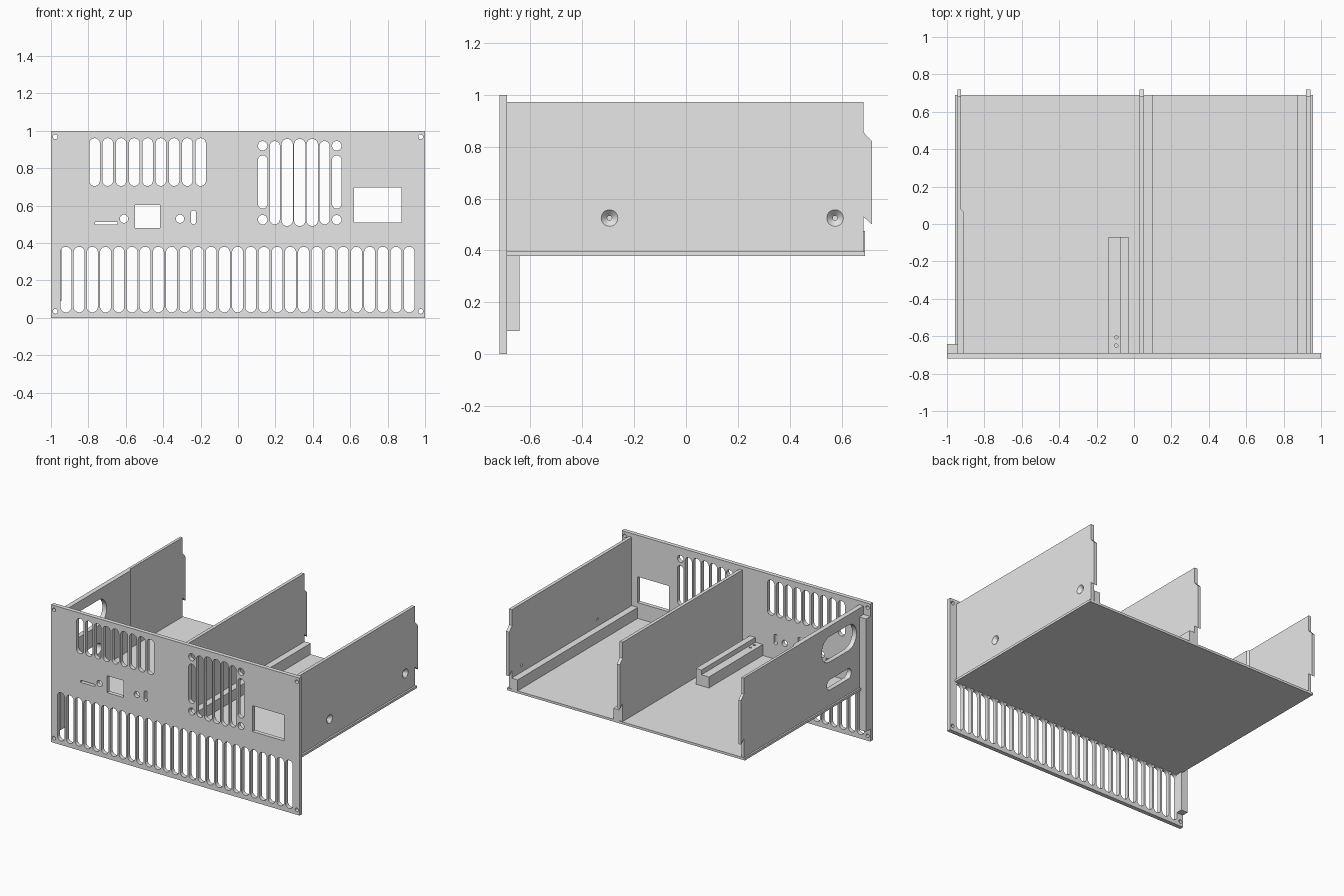
import bpy, bmesh, math
from mathutils import Matrix

cube = bpy.data.objects.get("Cube")
if cube:
    bpy.data.objects.remove(cube, do_unlink=True)

metal = bpy.data.materials.new("light grey metal")
metal.use_nodes = True
GREY = (0.8, 0.8, 0.8, 1)
metal.diffuse_color = GREY
metal.node_tree.nodes["Principled BSDF"].inputs["Base Color"].default_value = GREY

parts = []


def add_part(name, mesh):
    mesh.materials.clear()
    mesh.materials.append(metal)
    obj = bpy.data.objects.new(name, mesh)
    bpy.context.collection.objects.link(obj)
    parts.append(obj)
    return obj


def box(name, x, y, z):
    """Box from (min, max) pairs."""
    bm = bmesh.new()
    bmesh.ops.create_cube(bm, size=1)
    for v in bm.verts:
        for i, (lo, hi) in enumerate((x, y, z)):
            v.co[i] = lo if v.co[i] < 0 else hi
    mesh = bpy.data.meshes.new(name)
    bm.to_mesh(mesh)
    bm.free()
    return add_part(name, mesh)


def rect(u0, u1, v0, v1):
    return [(u0, v0), (u1, v0), (u1, v1), (u0, v1)]


def slot(u, v, w, h, n=24):
    """Round-ended slot; a circle when w equals h."""
    r = min(w, h) / 2
    pts = []
    for i in range(n):
        a = (i + 0.5) * math.tau / n
        c, s = math.cos(a), math.sin(a)
        k = r / math.cos(math.pi / n)
        pts.append((u + math.copysign(w / 2 - r, c) + k * c,
                    v + math.copysign(h / 2 - r, s) + k * s))
    return pts


def plate(name, loops, thickness, matrix):
    """Flat sheet: first loop is the outline, the others are holes."""
    curve = bpy.data.curves.new(name, 'CURVE')
    curve.dimensions = '2D'
    curve.fill_mode = 'BOTH'
    curve.extrude = thickness / 2
    for pts in loops:
        spline = curve.splines.new('POLY')
        spline.points.add(len(pts) - 1)
        for p, (u, v) in zip(spline.points, pts):
            p.co = (u, v, 0, 1)
        spline.use_cyclic_u = True
    temp = bpy.data.objects.new(name + " outline", curve)
    bpy.context.collection.objects.link(temp)
    deps = bpy.context.evaluated_depsgraph_get()
    mesh = bpy.data.meshes.new_from_object(temp.evaluated_get(deps))
    bpy.data.objects.remove(temp, do_unlink=True)
    bm = bmesh.new()
    bm.from_mesh(mesh)
    bmesh.ops.transform(bm, matrix=matrix, verts=bm.verts)
    bmesh.ops.remove_doubles(bm, verts=bm.verts, dist=0.0001)
    bmesh.ops.recalc_face_normals(bm, faces=bm.faces)
    bm.to_mesh(mesh)
    bm.free()
    mesh.name = name
    return add_part(name, mesh)


def facing_front(y):
    return Matrix(((1, 0, 0, 0), (0, 0, -1, y), (0, 1, 0, 0), (0, 0, 0, 1)))


def facing_side(x):
    return Matrix(((0, 0, 1, x), (1, 0, 0, 0), (0, 1, 0, 0), (0, 0, 0, 1)))


def drill(obj, place, r1, r2, depth, axis='Z'):
    """Cut a round or tapered hole centred on place."""
    bm = bmesh.new()
    bmesh.ops.create_cone(bm, cap_ends=True, segments=24, radius1=r1, radius2=r2, depth=depth)
    turn = Matrix.Rotation(math.pi / 2, 4, 'Y') if axis == 'X' else Matrix()
    bmesh.ops.transform(bm, matrix=Matrix.Translation(place) @ turn, verts=bm.verts)
    mesh = bpy.data.meshes.new("drill")
    bm.to_mesh(mesh)
    bm.free()
    cutter = bpy.data.objects.new("drill", mesh)
    bpy.context.collection.objects.link(cutter)
    cutter.hide_render = True
    mod = obj.modifiers.new("hole", 'BOOLEAN')
    mod.operation = 'DIFFERENCE'
    mod.solver = 'EXACT'
    mod.object = cutter
    deps = bpy.context.evaluated_depsgraph_get()
    result = bpy.data.meshes.new_from_object(obj.evaluated_get(deps))
    obj.modifiers.clear()
    obj.data = result
    bpy.data.objects.remove(cutter, do_unlink=True)


FRONT, BACK = -0.69, 0.69
FLOOR, TOP = 0.395, 0.972

# Front panel with vents, fan grille, ports and corner holes
holes = [slot(-0.92 + i * 0.0706, 0.205, 0.058, 0.35) for i in range(27)]
holes += [slot(-0.767 + i * 0.0709, 0.833, 0.056, 0.255) for i in range(9)]
for side in (-1, 1):
    holes += [slot(0.33 + side * 0.198, z, 0.05, 0.05) for z in (0.525, 0.92)]
    holes.append(slot(0.33 + side * 0.198, 0.727, 0.05, 0.285))
    holes.append(slot(0.33 + side * 0.133, 0.723, 0.053, 0.445))
    holes.append(slot(0.33 + side * 0.067, 0.724, 0.06, 0.465))
    holes += [slot(side * 0.977, z, 0.026, 0.026) for z in (0.035, 0.968)]
holes.append(slot(0.33, 0.724, 0.06, 0.465))
holes += [rect(0.62, 0.873, 0.51, 0.698), rect(-0.55, -0.417, 0.48, 0.603),
          rect(-0.765, -0.645, 0.498, 0.513)]
holes += [slot(x, 0.53, 0.044, 0.044) for x in (-0.61, -0.31)]
holes.append(slot(-0.238, 0.538, 0.028, 0.075))
plate("front_panel", [rect(-1, 1, 0, 1)] + holes, 0.03, facing_front(-0.705))

# Floor and the stiffening post behind the panel
box("floor", (-0.957, 0.957), (FRONT, BACK), (0.378, FLOOR))
box("panel_post", (-1, -0.945), (FRONT, -0.642), (0.09, 0.91))

# Upright walls with a hooked rear tab
wall = [(FRONT, FLOOR), (0.685, FLOOR), (0.685, 0.53), (0.718, 0.5),
        (0.718, 0.82), (0.685, 0.855), (0.685, TOP), (FRONT, TOP)]
cutouts = [slot(-0.41, 0.805, 0.4, 0.185), slot(-0.41, 0.545, 0.28, 0.075)]
plate("right_wall", [wall] + cutouts, 0.02, facing_side(-0.935))
plate("middle_wall", [wall], 0.024, facing_side(0.042))
left_wall = plate("left_wall", [wall], 0.024, facing_side(0.932))

# Countersunk screw holes in the left wall
for y in (-0.295, 0.575):
    drill(left_wall, (0.932, y, 0.525), 0.008, 0.033, 0.026, 'X')

# Thicker front half of the right wall, bevelled at its rear edge
pad = plate("right_wall_pad", [rect(FRONT, 0.08, FLOOR, TOP)] + cutouts, 0.015,
            facing_side(-0.9175))
for v in pad.data.vertices:
    if v.co.y > 0.07 and v.co.x > -0.9175:
        v.co.y -= 0.015

# Support rails along the floor
for name, x0 in (("middle_rail", 0.054), ("left_rail", 0.872)):
    box(name, (x0, x0 + 0.048), (FRONT, BACK), (FLOOR, 0.475))

# Stepped mounting block with two screw holes
block = box("mounting_block", (-0.135, -0.03), (FRONT, -0.07), (FLOOR, 0.475))
for y in (-0.605, -0.65):
    drill(block, (-0.095, y, 0.46), 0.009, 0.009, 0.05)
box("mounting_block_ridge", (-0.075, -0.03), (FRONT, -0.07), (0.475, 0.51))

# Smooth the round hole walls, keep the sheet edges sharp
bpy.ops.object.select_all(action='DESELECT')
for obj in parts:
    obj.select_set(True)
bpy.context.view_layer.objects.active = parts[0]
bpy.ops.object.shade_smooth_by_angle(angle=math.radians(30))
